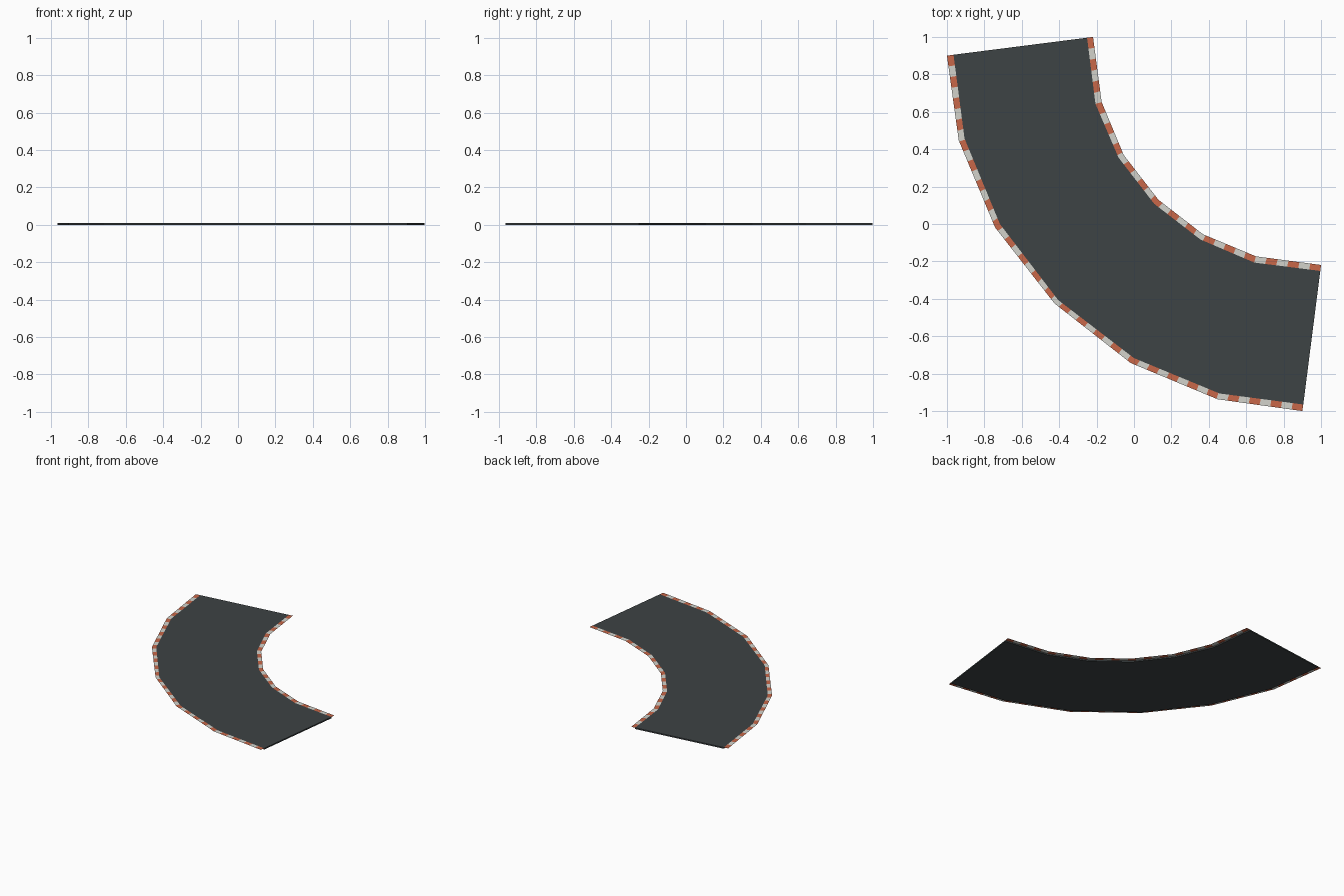
import bpy
from mathutils import Vector

if "Cube" in bpy.data.objects:
    bpy.data.objects.remove(bpy.data.objects["Cube"])

TOP = 0.01


def material(name, color):
    m = bpy.data.materials.new(name)
    m.diffuse_color = (*color, 1)
    m.use_nodes = True
    m.node_tree.nodes["Principled BSDF"].inputs["Base Color"].default_value = m.diffuse_color
    return m


ASPHALT = material("asphalt", (0.047, 0.056, 0.058))
RED = material("curb_red", (0.58, 0.135, 0.065))
WHITE = material("curb_white", (0.65, 0.65, 0.60))


def mirrored(half):
    """Complete a bend edge by mirroring it over the diagonal x = y."""
    pts = [Vector(p) for p in half]
    return pts + [Vector((p.y, p.x)) for p in reversed(pts[:-1])]


def add_object(name, verts, faces, mats, indices=None):
    me = bpy.data.meshes.new(name)
    me.from_pydata(verts, [], faces)
    for m in mats:
        me.materials.append(m)
    if indices:
        me.polygons.foreach_set("material_index", indices)
    me.update()
    ob = bpy.data.objects.new(name, me)
    bpy.context.collection.objects.link(ob)
    return ob


# Half profiles of the four edges, up to the diagonal
outer_rim = mirrored([(-1, 0.9), (-0.937, 0.447), (-0.743, -0.018), (-0.425, -0.425)])
outer_road = mirrored([(-0.965, 0.905), (-0.906, 0.457), (-0.717, 0.0), (-0.406, -0.406)])
inner_road = mirrored([(-0.251, 0.996), (-0.206, 0.642), (-0.083, 0.355), (0.108, 0.108)])
inner_rim = mirrored([(-0.219, 1.0), (-0.173, 0.652), (-0.055, 0.369), (0.13, 0.13)])

# Road slab
n = len(outer_road)
verts = [(p.x, p.y, z) for z in (0, TOP) for edge in (outer_road, inner_road) for p in edge]
ob, ib, ot, it = 0, n, 2 * n, 3 * n
faces = [(ob, ib, it, ot), (ob + n - 1, ot + n - 1, it + n - 1, ib + n - 1)]
for i in range(n - 1):
    j = i + 1
    faces += [(ot + i, ot + j, it + j, it + i), (ob + i, ib + i, ib + j, ob + j),
              (ob + i, ob + j, ot + j, ot + i), (ib + i, it + i, it + j, ib + j)]
add_object("road", verts, faces, [ASPHALT])


def curb(name, right, left, stripes):
    """Flat striped strip; stripes are spaced by length along the bend."""
    dist = [0.0]
    for a, b in zip(right, right[1:]):
        dist.append(dist[-1] + (b - a).length)
    step = dist[-1] / stripes
    cuts = sorted(dist + [step * k for k in range(1, stripes)])

    def at(edge, d):
        s = max(i for i in range(len(dist) - 1) if dist[i] <= d)
        return edge[s].lerp(edge[s + 1], (d - dist[s]) / (dist[s + 1] - dist[s]))

    verts, faces, colors = [], [], []
    for d in cuts:
        for edge in (right, left):
            p = at(edge, d)
            verts.append((p.x, p.y, TOP))
    for i in range(len(cuts) - 1):
        if cuts[i + 1] - cuts[i] < 1e-5:
            continue
        faces.append((2 * i, 2 * i + 2, 2 * i + 3, 2 * i + 1))
        colors.append(int((cuts[i] + cuts[i + 1]) / 2 / step) % 2)
    add_object(name, verts, faces, [RED, WHITE], colors)


# Striped curbs along both edges
curb("outer_curb", outer_rim, outer_road, 51)
curb("inner_curb", inner_road, inner_rim, 33)
